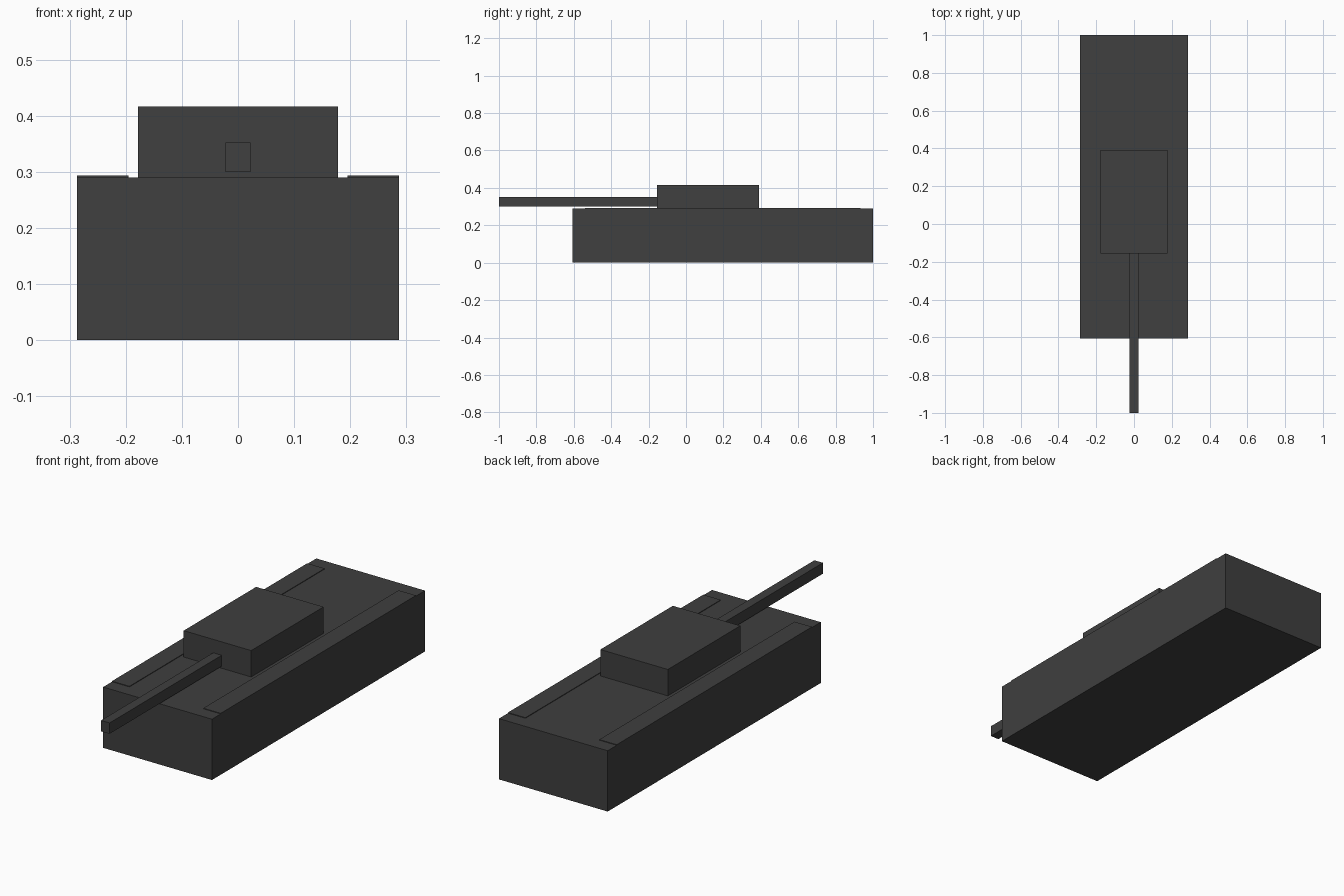
import bpy

if "Cube" in bpy.data.objects:
    bpy.data.objects.remove(bpy.data.objects["Cube"])

paint = bpy.data.materials.new("dark_grey_paint")
paint.diffuse_color = (0.05, 0.05, 0.05, 1)
paint.use_nodes = True
paint.node_tree.nodes["Principled BSDF"].inputs["Base Color"].default_value = paint.diffuse_color


def box(name, x, y, z):
    """Axis-aligned box spanning the given (min, max) ranges."""
    bpy.ops.mesh.primitive_cube_add(size=1)
    ob = bpy.context.object
    ob.name = name
    ob.location = [(a + b) / 2 for a, b in (x, y, z)]
    ob.scale = [b - a for a, b in (x, y, z)]
    bpy.ops.object.transform_apply(location=True, rotation=False, scale=True)
    ob.data.materials.append(paint)
    return ob


# Main body
box("hull", (-0.287, 0.287), (-0.606, 1.0), (0, 0.29))

# Side tracks, standing just proud of the deck, mirrored left and right
tracks = box("tracks", (0.195, 0.287), (-0.54, 0.932), (0, 0.293))
tracks.modifiers.new("mirror", "MIRROR").use_axis[0] = True

# Turret block and gun barrel
box("turret", (-0.178, 0.178), (-0.155, 0.391), (0.29, 0.416))
box("gun_barrel", (-0.0225, 0.0225), (-1.0, -0.155), (0.30, 0.352))
